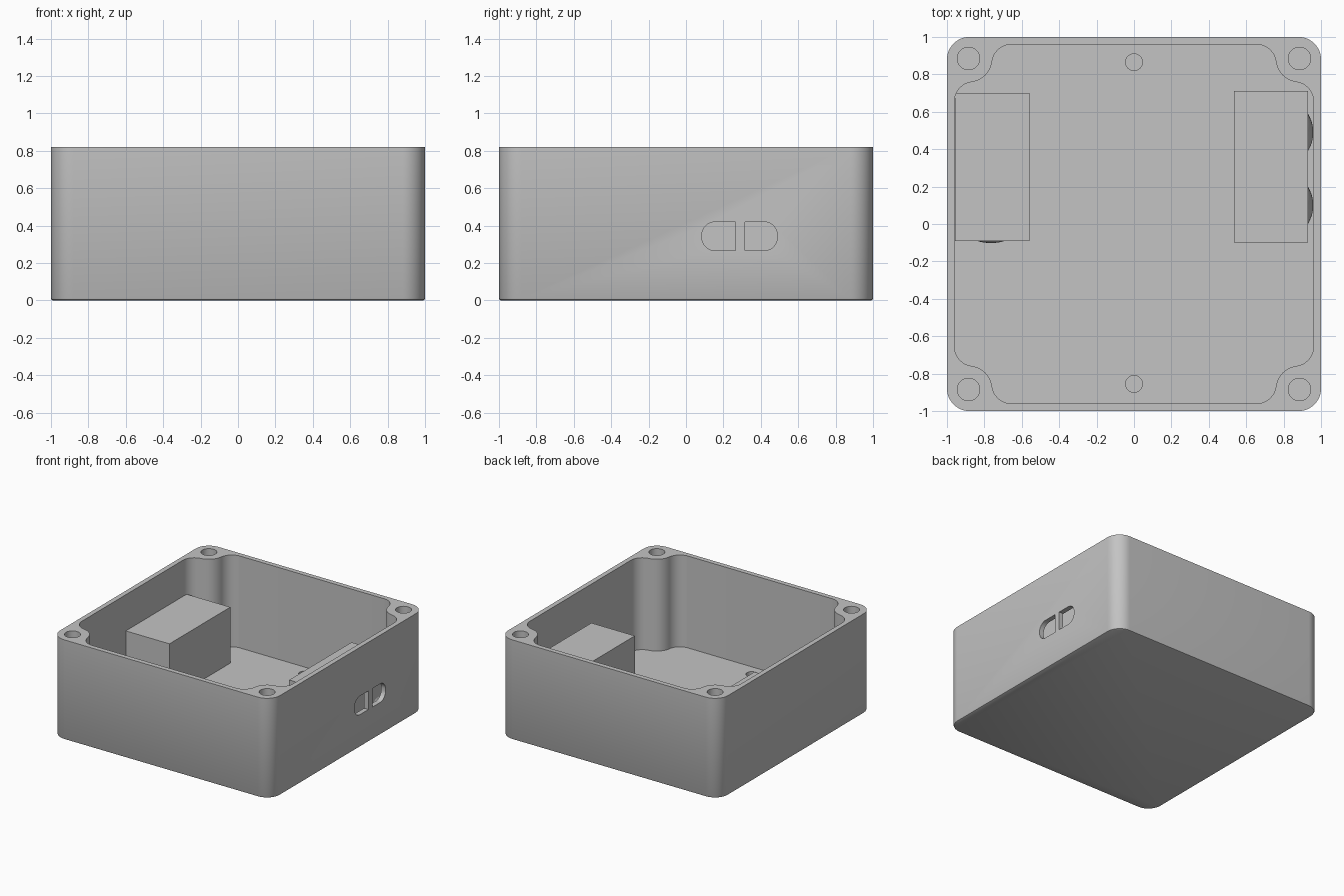
import bpy, bmesh, math
from mathutils import Vector

if "Cube" in bpy.data.objects:
    bpy.data.objects.remove(bpy.data.objects["Cube"])

grey = bpy.data.materials.new("light grey")
grey.diffuse_color = (0.55, 0.55, 0.55, 1)
grey.use_nodes = True
grey.node_tree.nodes["Principled BSDF"].inputs["Base Color"].default_value = grey.diffuse_color

H, FLOOR = 0.82, 0.065


def arc(cx, cy, r, a0, a1, n=12):
    """Points on an arc, angles in degrees."""
    return [(cx + r * math.cos(math.radians(a0 + (a1 - a0) * i / n)),
             cy + r * math.sin(math.radians(a0 + (a1 - a0) * i / n)))
            for i in range(n + 1)]


def four_corners(quarter):
    """Repeat a counter-clockwise quarter outline around the origin."""
    pts = []
    for k in range(4):
        c, s = [(1, 0), (0, 1), (-1, 0), (0, -1)][k]
        pts += [(x * c - y * s, x * s + y * c) for x, y in quarter]
    return pts


def loft(name, rings):
    """Closed solid through rings of 3D points, all the same length."""
    bm = bmesh.new()
    vs = [[bm.verts.new(p) for p in ring] for ring in rings]
    n = len(vs[0])
    for a, b in zip(vs, vs[1:]):
        for i in range(n):
            j = (i + 1) % n
            bm.faces.new((a[i], a[j], b[j], b[i]))
    bm.faces.new(vs[0][::-1])
    bm.faces.new(vs[-1])
    bmesh.ops.recalc_face_normals(bm, faces=bm.faces[:])
    me = bpy.data.meshes.new(name)
    bm.to_mesh(me)
    bm.free()
    me.materials.append(grey)
    ob = bpy.data.objects.new(name, me)
    bpy.context.collection.objects.link(ob)
    return ob


def prism(name, pts, z0, z1):
    return loft(name, [[(x, y, z) for x, y in pts] for z in (z0, z1)])


def cylinder(name, x, y, r, z0, z1):
    return prism(name, arc(x, y, r, 0, 360, 32)[:-1], z0, z1)


def smooth(ob):
    bpy.ops.object.select_all(action='DESELECT')
    ob.select_set(True)
    bpy.context.view_layer.objects.active = ob
    bpy.ops.object.shade_smooth_by_angle(angle=math.radians(30))


# Rounded enclosure with a slightly eased bottom edge
def outline(inset):
    return four_corners(arc(0.88, 0.88, 0.12 - inset, 0, 90))


body = loft("enclosure", [[(x, y, z) for x, y in outline(i)]
                          for i, z in ((0.012, 0), (0.004, 0.004), (0, 0.012), (0, H))])

# Cavity outline curving around the screw bosses
quarter = (arc(0.855, 0.655, 0.105, 0, 82.57)
           + arc(0.885, 0.885, 0.127, 262.57, 187.43)[1:-1]
           + arc(0.655, 0.855, 0.105, 7.43, 90))
cutters = [prism("cavity_cutter", four_corners(quarter), FLOOR, H + 0.1)]

# Corner screw holes and two shallow floor holes
for sx in (-1, 1):
    for sy in (-1, 1):
        cutters.append(cylinder("screw_hole_cutter", sx * 0.885, sy * 0.885, 0.06, 0.3, H + 0.1))
for y in (0.865, -0.855):
    cutters.append(cylinder("floor_hole_cutter", 0, y, 0.045, 0.025, 0.2))

# Two port slots in the right wall, rounded on their outer ends
r, z0, z1 = 0.07, 0.267, 0.42
left_slot = ([(0.265, z0), (0.265, z1)] + arc(0.085 + r, z1 - r, r, 90, 180)
             + arc(0.085 + r, z0 + r, r, 180, 270))
right_slot = ([(0.315, z1), (0.315, z0)] + arc(0.488 - r, z0 + r, r, 270, 360)
              + arc(0.488 - r, z1 - r, r, 0, 90))
for pts in (left_slot, right_slot):
    cutters.append(loft("slot_cutter", [[(x, y, z) for y, z in pts] for x in (0.945, 1.1)]))

for c in cutters:
    c.hide_render = True
    mod = body.modifiers.new("cut", 'BOOLEAN')
    mod.object, mod.operation, mod.solver = c, 'DIFFERENCE', 'EXACT'
    bpy.context.view_layer.objects.active = body
    bpy.ops.object.modifier_apply(modifier=mod.name)
for c in cutters:
    bpy.data.objects.remove(c)
smooth(body)

# Component blocks standing on the floor
for name, xa, xb, ya, yb in (("left_block", -0.957, -0.56, -0.09, 0.70),
                             ("right_block", 0.535, 0.93, -0.10, 0.71)):
    prism(name, [(xa, ya), (xb, ya), (xb, yb), (xa, yb)], 0.03, 0.525)


# Low domed bumps on the block sides
def bump(name, pos, normal, radius, height):
    n = Vector(normal)
    side = n.cross(Vector((0, 0, 1)))
    rings = []
    for k in range(6):
        t = k / 5 * 0.95
        rr, h = radius * math.sqrt(1 - t), height * t
        rings.append([Vector(pos) + n * h + side * rr * math.cos(a) + Vector((0, 0, rr * math.sin(a)))
                      for a in (2 * math.pi * i / 24 for i in range(24))])
    smooth(loft(name, rings))


for y in (0.10, 0.49):
    bump("right_block_bump", (0.93, y, 0.165), (1, 0, 0), 0.1, 0.029)
bump("left_block_bump", (-0.765, -0.09, 0.165), (0, -1, 0), 0.075, 0.012)
